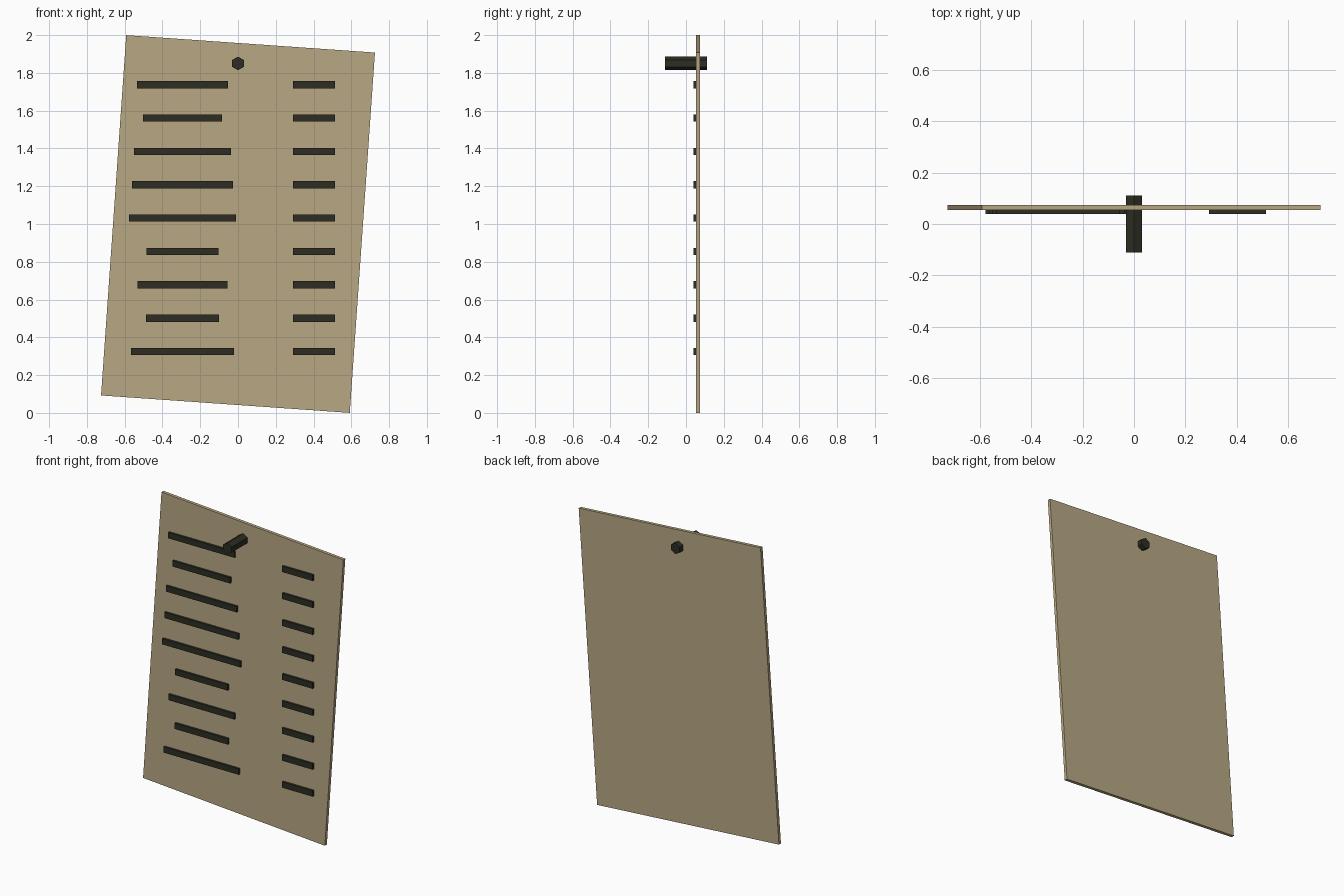
import bpy
import math

if "Cube" in bpy.data.objects:
    bpy.data.objects.remove(bpy.data.objects["Cube"], do_unlink=True)


def make_material(name, rgb):
    mat = bpy.data.materials.new(name)
    mat.use_nodes = True
    mat.diffuse_color = (*rgb, 1)
    mat.node_tree.nodes["Principled BSDF"].inputs["Base Color"].default_value = (*rgb, 1)
    return mat


def box(name, center, size, mat, tilt=0):
    bpy.ops.mesh.primitive_cube_add(size=1, location=center, rotation=(0, tilt, 0))
    obj = bpy.context.object
    obj.name = name
    obj.scale = size
    obj.data.materials.append(mat)
    return obj


parchment = make_material("parchment tan", (0.48, 0.39, 0.23))
ink = make_material("dark ink", (0.027, 0.026, 0.017))

# Tilted sheet
FRONT, BACK = 0.0535, 0.0745
box("sheet", (0, (FRONT + BACK) / 2, 1.0), (1.32, BACK - FRONT, 1.912),
    parchment, math.radians(4))

# Rows of written lines: a long entry on the left, a short one on the right
LINE_FRONT = 0.039
depth = FRONT - LINE_FRONT + 0.002
line_y = LINE_FRONT + depth / 2
widths = [0.48, 0.417, 0.513, 0.534, 0.565, 0.38, 0.476, 0.386, 0.544]
for row, width in enumerate(widths):
    z = 1.737 - row * 0.1765
    box(f"long_line_{row + 1}", (-0.294, line_y, z), (width, depth, 0.038), ink)
    box(f"short_line_{row + 1}", (0.402, line_y, z), (0.222, depth, 0.038), ink)

# Six-sided peg through the top of the sheet, with an edge pointing up
bpy.ops.mesh.primitive_cylinder_add(vertices=6, radius=0.036, depth=0.22,
                                    location=(0, 0, 1.85),
                                    rotation=(math.pi / 2, 0, 0))
peg = bpy.context.object
peg.name = "peg"
peg.data.materials.append(ink)
